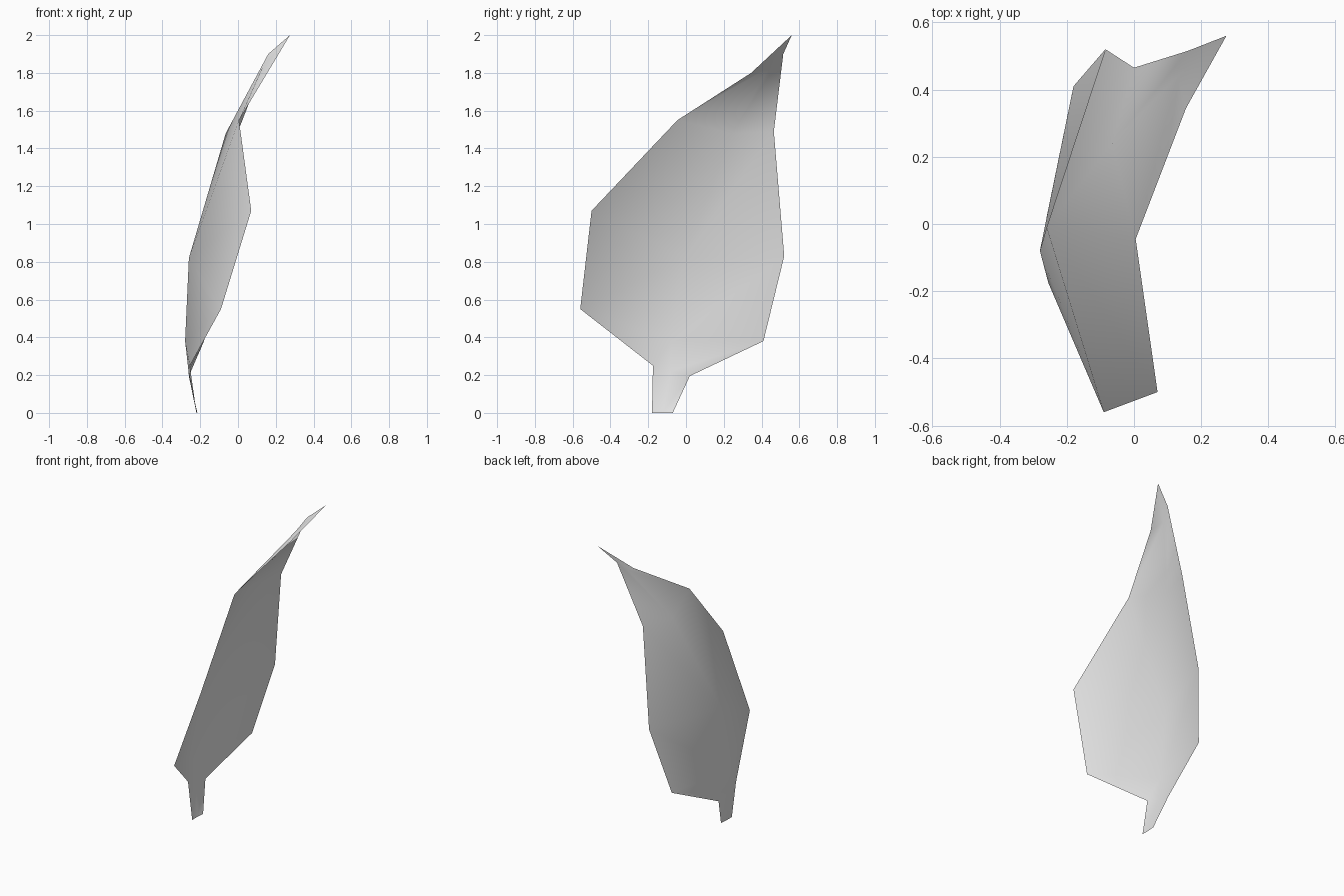
import bpy
import bmesh

cube = bpy.data.objects.get("Cube")
if cube:
    bpy.data.objects.remove(cube, do_unlink=True)

mat = bpy.data.materials.new("pale grey")
mat.use_nodes = True
colour = (0.8, 0.8, 0.8, 1.0)
mat.diffuse_color = colour
mat.node_tree.nodes["Principled BSDF"].inputs["Base Color"].default_value = colour

# Leaf outline and midrib, listed from the stem upward
front_edge = [(-0.22, -0.18, 0), (-0.255, -0.175, 0.25), (-0.09, -0.56, 0.55),
              (0.07, -0.5, 1.07), (0.005, -0.045, 1.55), (0.155, 0.345, 1.8)]
midrib = [(-0.22, -0.125, 0), (-0.262, -0.08, 0.22), (-0.28, -0.08, 0.38),
          (-0.26, -0.01, 0.82), (-0.065, 0.24, 1.48), (0.13, 0.44, 1.83)]
back_edge = [(-0.215, -0.07, 0), (-0.26, 0.02, 0.195), (-0.18, 0.41, 0.38),
             (-0.085, 0.52, 0.83), (0.0, 0.465, 1.49), (0.16, 0.515, 1.9)]

bm = bmesh.new()
left, rib, right = [[bm.verts.new(p) for p in line]
                    for line in (front_edge, midrib, back_edge)]
tip = bm.verts.new((0.275, 0.56, 2.0))


# Fill the blade in two strips, one each side of the midrib
def split_quad(a, b, c, d):
    """Two triangles sharing the a-c diagonal."""
    bm.faces.new((a, b, c))
    bm.faces.new((a, c, d))


for i in range(len(rib) - 1):
    if i == 3:
        split_quad(left[i + 1], left[i], rib[i], rib[i + 1])
    else:
        split_quad(left[i], rib[i], rib[i + 1], left[i + 1])
    split_quad(right[i + 1], rib[i + 1], rib[i], right[i])

# Pointed tip
bm.faces.new((left[-1], rib[-1], tip))
bm.faces.new((rib[-1], right[-1], tip))
bmesh.ops.recalc_face_normals(bm, faces=bm.faces)

# Upper side of the blade faces +x
bm.normal_update()
if sum(f.normal.x * f.calc_area() for f in bm.faces) < 0:
    bmesh.ops.reverse_faces(bm, faces=bm.faces)

mesh = bpy.data.meshes.new("leaf")
bm.to_mesh(mesh)
bm.free()
mesh.materials.append(mat)
for poly in mesh.polygons:
    poly.use_smooth = True
leaf = bpy.data.objects.new("leaf", mesh)
bpy.context.collection.objects.link(leaf)
